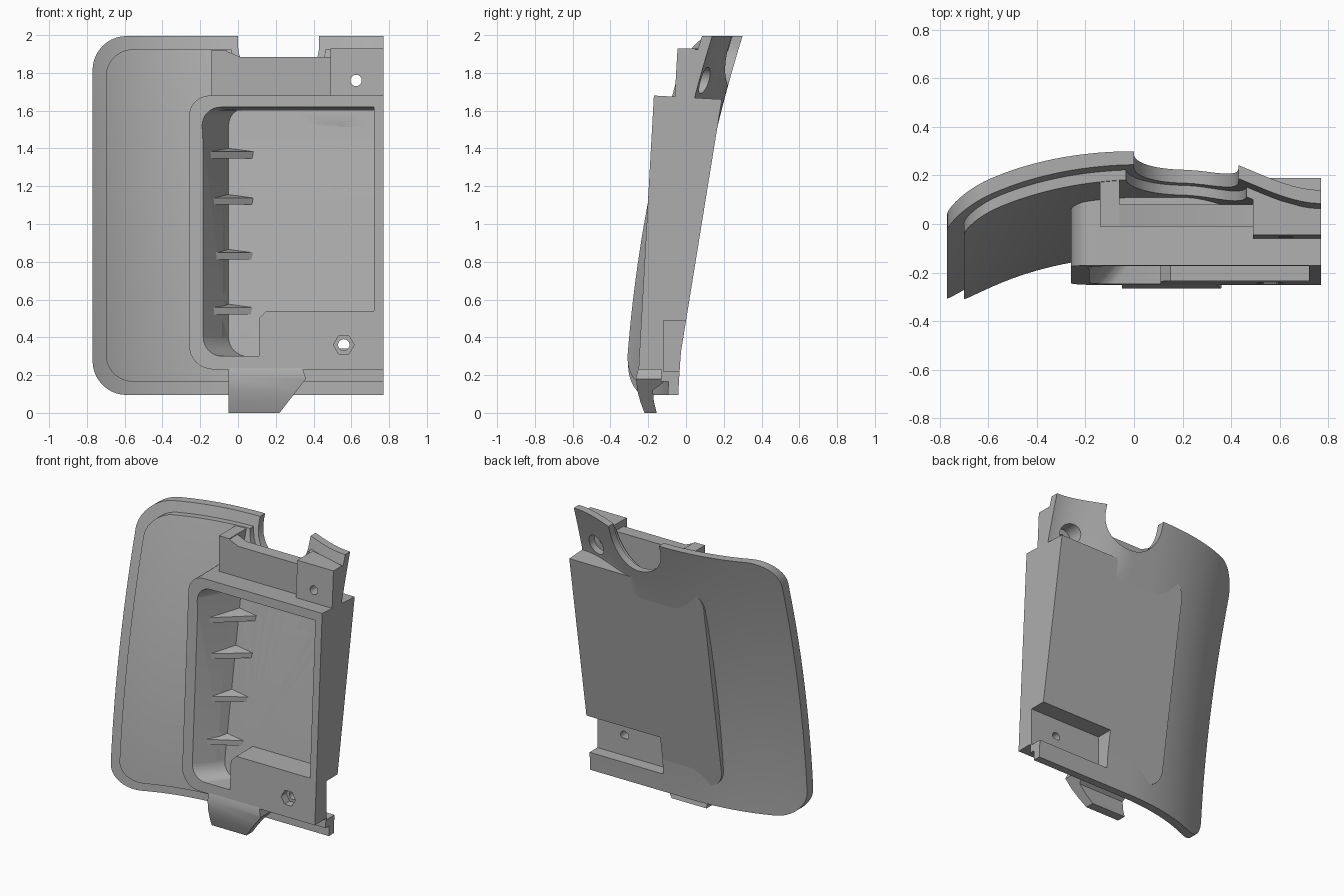
import bpy, bmesh, math
from mathutils import Vector

cube = bpy.data.objects.get("Cube")
if cube:
    bpy.data.objects.remove(cube, do_unlink=True)

grey = bpy.data.materials.new("plain grey")
grey.use_nodes = True
COLOUR = (0.42, 0.42, 0.42, 1)
grey.diffuse_color = COLOUR
grey.node_tree.nodes["Principled BSDF"].inputs["Base Color"].default_value = COLOUR


def finish(bm, name):
    bmesh.ops.recalc_face_normals(bm, faces=bm.faces)
    mesh = bpy.data.meshes.new(name)
    bm.to_mesh(mesh)
    bm.free()
    mesh.materials.append(grey)
    ob = bpy.data.objects.new(name, mesh)
    bpy.context.collection.objects.link(ob)
    return ob


def const(value):
    return lambda x, z: value


def outline(corners, steps=8):
    """Closed x-z outline; each corner is (x, z, fillet radius)."""
    pts = []
    for i, (x, z, r) in enumerate(corners):
        p = Vector((x, z))
        if r == 0:
            pts.append((x, z))
            continue
        a = (Vector(corners[i - 1][:2]) - p).normalized()
        b = (Vector(corners[(i + 1) % len(corners)][:2]) - p).normalized()
        c = p + r * (a + b)
        for k in range(steps + 1):
            t = math.pi / 2 * k / steps
            pts.append(tuple(c - r * (b * math.cos(t) + a * math.sin(t))))
    return pts


def prism(name, pts, front, back, warp=lambda x, z: (x, z)):
    """Solid between a front and a back sheet, both shaped by an outline."""
    bm = bmesh.new()
    f = [bm.verts.new((x, front(x, z), z)) for x, z in pts]
    b = [bm.verts.new((x, back(x, z), z)) for x, z in (warp(*p) for p in pts)]
    bm.faces.new(f)
    bm.faces.new(b[::-1])
    for i in range(len(f)):
        j = (i + 1) % len(f)
        bm.faces.new((f[i], b[i], b[j], f[j]))
    return finish(bm, name)


def rect(x0, x1, z0, z1):
    return [(x0, z0), (x1, z0), (x1, z1), (x0, z1)]


def circle(x, z, r, n=32):
    return [(x + r * math.cos(2 * math.pi * i / n), z + r * math.sin(2 * math.pi * i / n))
            for i in range(n)]


def boolean(ob, cutter, operation='DIFFERENCE'):
    mod = ob.modifiers.new("cut", 'BOOLEAN')
    mod.object, mod.operation, mod.solver = cutter, operation, 'EXACT'
    bpy.context.view_layer.objects.active = ob
    bpy.ops.object.modifier_apply(modifier=mod.name)


# Guiding surfaces
def smooth(a, b, v):
    t = min(1, max(0, (v - a) / (b - a)))
    return t * t * (3 - 2 * t)


def shell_back(x, z):
    y = -0.045 + 0.035 * z + 0.069 * z * z
    if x < 0:
        y -= 0.28 * x ** 2 + 0.12 * x ** 4
    return y - 0.16 * smooth(0.2, 0.77, x) * smooth(1.5, 1.66, z)


def box_front(x, z):
    return -0.17 - 0.056 * (1.68 - z)


def box_back(x, z):
    return 0.19 - 0.162 * (1.66 - z)


def in_shell(x, z):
    return shell_back(x, z) - 0.07


def shell_layer(name, near, far, inset):
    """Curved sheet trimmed to a rounded outline."""
    bm = bmesh.new()
    bmesh.ops.create_grid(bm, x_segments=48, y_segments=48, size=1)
    flat = [(v, v.co.x * 0.87, 1.05 + v.co.y * 1.1) for v in bm.verts]
    for v, x, z in flat:
        v.co = (x, shell_back(x, z) - near * (1 + 0.3 * max(0, -x)), z)
    new = bmesh.ops.extrude_face_region(bm, geom=bm.faces[:])["geom"]
    for v in (g for g in new if isinstance(g, bmesh.types.BMVert)):
        v.co.y -= (far - near) * (1 + 0.3 * max(0, -v.co.x))
    ob = finish(bm, name)
    trim = prism("trim", outline([
        (-0.77 + inset, 0.095 + inset, 0.18 - inset / 2), (0.77, 0.095 + inset, 0),
        (0.77, 1.995 - inset, 0), (-0.77 + inset, 1.995 - inset, 0.18 - inset / 2)], 10),
        const(-1), const(1))
    boolean(ob, trim, 'INTERSECT')
    bpy.data.objects.remove(trim, do_unlink=True)
    return ob


outer_shell = shell_layer("outer_shell", 0, 0.055, 0)
inner_shell = shell_layer("inner_shell", 0.05, 0.095, 0.07)

# Housing and the blocks above it
housing = prism("housing", outline([
    (-0.26, 0.23, 0.13), (0.77, 0.23, 0), (0.77, 1.68, 0), (-0.26, 1.68, 0.11)]),
    box_front, box_back, lambda x, z: (x, min(z, 1.66)))
prism("upper_block", [(-0.1, 1.64), (0.5, 1.64), (0.5, 1.885), (0.01, 1.885), (-0.06, 1.915),
                      (-0.1, 1.915)], const(-0.01), const(0.08))
prism("upper_cheek", rect(-0.14, -0.06, 1.64, 1.92), const(-0.01), in_shell)
screw_block = prism("screw_block", rect(0.49, 0.77, 1.64, 1.93),
                    lambda x, z: -0.045 - 0.056 * (1.93 - z), in_shell)

# Notch in the top edge
for part, r in ((outer_shell, 0.215), (inner_shell, 0.25)):
    notch = prism("notch", [(0.215 + r, 2.2), (0.215 - r, 2.2)] + [
        (0.215 - r * math.cos(math.pi * i / 24), 1.95 - r * math.sin(math.pi * i / 24))
        for i in range(25)], const(-1), const(1))
    boolean(part, notch)
    bpy.data.objects.remove(notch, do_unlink=True)

# Front cavity, rear pocket and screw holes
cavity = prism("cavity", outline([
    (-0.2, 0.3, 0.1), (0.11, 0.3, 0), (0.11, 0.5, 0), (0.15, 0.54, 0),
    (0.72, 0.54, 0), (0.72, 1.62, 0), (-0.2, 1.62, 0.1)]),
    lambda x, z: box_front(x, z) - 0.02, lambda x, z: box_back(x, z) - 0.06,
    lambda x, z: (x + 0.15 if x < 0 else x, min(z, 1.6)))
pocket = prism("pocket", rect(0.2, 0.9, 0.22, 0.49), const(-0.12), const(0.4))
lower_hole = prism("lower_hole", circle(0.56, 0.36, 0.03), const(-1), const(1))
nut_seat = prism("nut_seat", [(x, z) for x, z in circle(0.56, 0.36, 0.055, 6)],
                 const(-1), const(-0.19))
upper_hole = prism("upper_hole", circle(0.625, 1.76, 0.03), const(-1), const(1))
head_seat = prism("head_seat", circle(0.625, 1.76, 0.07), const(0.02), const(1))
for part, cutters in (
        (housing, (cavity, pocket, lower_hole, nut_seat)),
        (outer_shell, (cavity, pocket, upper_hole, head_seat)),
        (inner_shell, (cavity, pocket, upper_hole, head_seat)),
        (screw_block, (upper_hole, head_seat))):
    for cutter in cutters:
        boolean(part, cutter)
for cutter in (cavity, pocket, lower_hole, nut_seat, upper_hole, head_seat):
    bpy.data.objects.remove(cutter, do_unlink=True)

# Triangular ribs on the cavity's left wall
for n, z in enumerate((0.54, 0.83, 1.12, 1.365)):
    bm = bmesh.new()
    floor = box_back(0, z) - 0.05
    tri = [(-0.2, box_front(0, z) + 0.03, 0), (0.09, floor, 0), (-0.06, floor, 0.02)]
    low, high = ([bm.verts.new((x, y, z + dz + s)) for x, y, dz in tri] for s in (-0.018, 0.018))
    bm.faces.new(low)
    bm.faces.new(high)
    for i in range(3):
        j = (i + 1) % 3
        bm.faces.new((low[i], low[j], high[j], high[i]))
    finish(bm, f"rib_{n + 1}")

# Curved hook below the housing, with its +x end cut to a point
bm = bmesh.new()
profile = [(-0.25, 0.24), (-0.265, 0.19), (-0.258, 0.12), (-0.242, 0.06), (-0.22, 0),
           (-0.155, 0), (-0.17, 0.06), (-0.175, 0.12), (-0.12, 0.16), (-0.12, 0.24)]
ends = [[bm.verts.new((x, y, z)) for y, z in profile] for x in (-0.05, 0.5)]
for ring in ends:
    bm.faces.new(ring)
for i in range(len(profile)):
    j = (i + 1) % len(profile)
    bm.faces.new((ends[0][i], ends[0][j], ends[1][j], ends[1][i]))
hook = finish(bm, "hook")
hook_trim = prism("hook_trim", [(-0.2, -0.1), (0.142, -0.1), (0.22, 0), (0.36, 0.18),
                                (0.32, 0.3), (-0.2, 0.3)], const(-1), const(1))
boolean(hook, hook_trim, 'INTERSECT')
bpy.data.objects.remove(hook_trim, do_unlink=True)

# Smooth the curved faces, keep edges sharp
bpy.ops.object.select_all(action='DESELECT')
for ob in bpy.context.collection.objects:
    if ob.type == 'MESH':
        ob.select_set(True)
        bpy.context.view_layer.objects.active = ob
bpy.ops.object.shade_smooth_by_angle(angle=math.radians(30))
